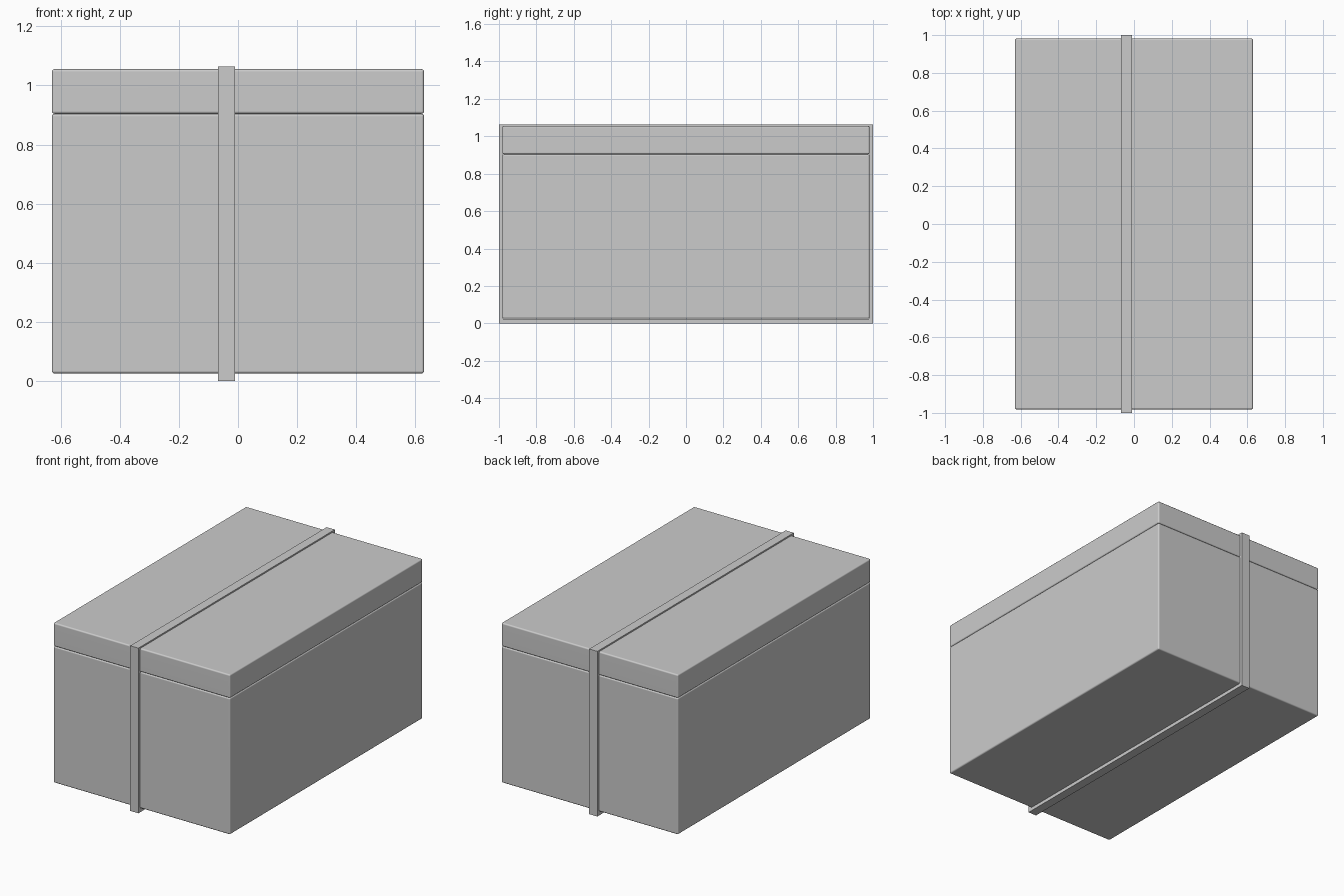
import bpy
import bmesh

if "Cube" in bpy.data.objects:
    bpy.data.objects.remove(bpy.data.objects["Cube"])


def rounded_box(name, sx, sy, z0, z1, radius):
    """Box centred on x and y with softly rounded edges."""
    bm = bmesh.new()
    bmesh.ops.create_cube(bm, size=1)
    for v in bm.verts:
        v.co.x *= sx
        v.co.y *= sy
        v.co.z = z0 if v.co.z < 0 else z1
    mesh = bpy.data.meshes.new(name)
    bm.to_mesh(mesh)
    bm.free()
    mesh.shade_smooth()
    obj = bpy.data.objects.new(name, mesh)
    bpy.context.collection.objects.link(obj)
    bevel = obj.modifiers.new("soft_edges", 'BEVEL')
    bevel.width = radius
    bevel.segments = 3
    obj.modifiers.new("flat_sides", 'WEIGHTED_NORMAL').keep_sharp = True
    return obj


def strap_loop(name, x0, x1, outer, inner):
    """Flat band around the box; outer and inner are (half_y, z0, z1)."""
    bm = bmesh.new()
    rings = []
    for x, (hy, z0, z1) in ((x0, outer), (x1, outer), (x1, inner), (x0, inner)):
        rings.append([bm.verts.new((x, y, z)) for y, z in
                      ((-hy, z0), (hy, z0), (hy, z1), (-hy, z1))])
    for i in range(4):
        a, b = rings[i], rings[(i + 1) % 4]
        for j in range(4):
            k = (j + 1) % 4
            bm.faces.new((a[j], a[k], b[k], b[j]))
    bmesh.ops.recalc_face_normals(bm, faces=bm.faces)
    mesh = bpy.data.meshes.new(name)
    bm.to_mesh(mesh)
    bm.free()
    obj = bpy.data.objects.new(name, mesh)
    bpy.context.collection.objects.link(obj)
    return obj


# Box body and the lid resting on it
rounded_box("box_body", 1.26, 1.963, 0.025, 0.904, 0.009)
rounded_box("box_lid", 1.26, 1.963, 0.904, 1.055, 0.009)

# Strap wrapped lengthwise, slightly off centre
strap_loop("strap", -0.068, -0.01, (1.0, 0.0, 1.064), (0.978, 0.022, 1.042))
